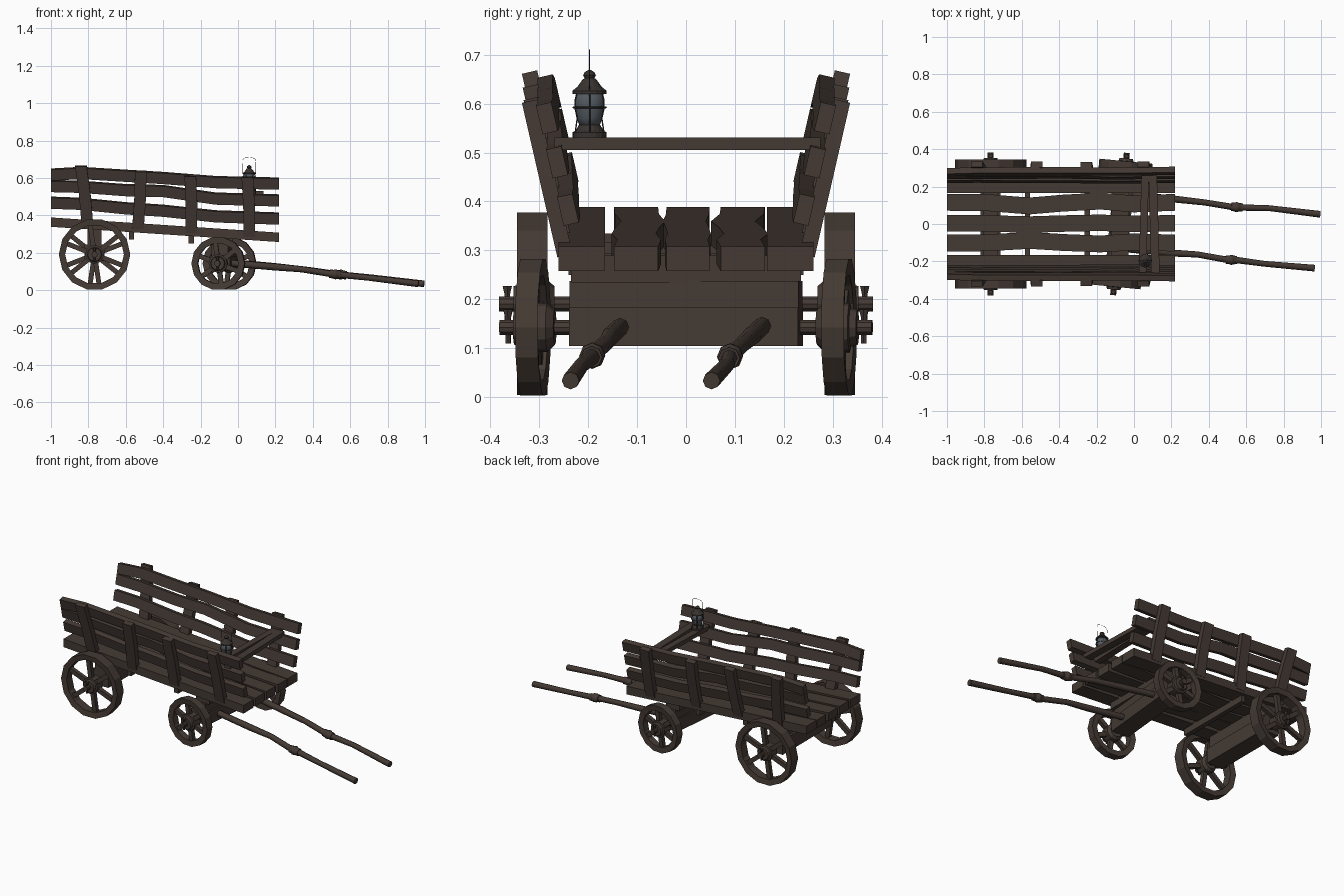
import bpy, bmesh, math
from mathutils import Vector, Matrix

if "Cube" in bpy.data.objects:
    bpy.data.objects.remove(bpy.data.objects["Cube"])


def material(name, rgb):
    m = bpy.data.materials.new(name)
    m.diffuse_color = (*rgb, 1)
    m.use_nodes = True
    m.node_tree.nodes["Principled BSDF"].inputs["Base Color"].default_value = m.diffuse_color
    return m


WOOD = material("dark wood", (0.058, 0.042, 0.034))
IRON = material("dark iron", (0.04, 0.033, 0.03))
GLASS = material("smoky glass", (0.085, 0.1, 0.115))


def finish(bm, name, mat, smooth=False):
    bmesh.ops.recalc_face_normals(bm, faces=bm.faces)
    me = bpy.data.meshes.new(name)
    bm.to_mesh(me)
    bm.free()
    me.materials.append(mat)
    for p in me.polygons:
        p.use_smooth = smooth
    ob = bpy.data.objects.new(name, me)
    bpy.context.collection.objects.link(ob)
    return ob


def sweep(bm, pts, up, side, w, t):
    """Rectangular board along points; w measured along up, t along side."""
    up, side = Vector(up), Vector(side)
    rings = []
    for p in pts:
        p = Vector(p)
        rings.append([bm.verts.new(p + up * a * w / 2 + side * b * t / 2)
                      for a, b in ((1, 1), (1, -1), (-1, -1), (-1, 1))])
    for r, q in zip(rings, rings[1:]):
        for i in range(4):
            bm.faces.new((r[i], r[(i + 1) % 4], q[(i + 1) % 4], q[i]))
    bm.faces.new(rings[0])
    bm.faces.new(rings[-1][::-1])


def lathe(bm, prof, seg, mat, closed=False):
    """Turn (radius, height) profile around local z."""
    rings = [[bm.verts.new(mat @ Vector((r * math.cos(2 * math.pi * i / seg),
                                         r * math.sin(2 * math.pi * i / seg), z)))
              for i in range(seg)] for r, z in prof]
    pairs = list(zip(rings, rings[1:]))
    if closed:
        pairs.append((rings[-1], rings[0]))
    for a, b in pairs:
        for i in range(seg):
            j = (i + 1) % seg
            bm.faces.new((a[i], a[j], b[j], b[i]))
    if not closed:
        bm.faces.new(rings[0])
        bm.faces.new(rings[-1])


def box(name, x, y, z, mat=WOOD, rot=None):
    bm = bmesh.new()
    sweep(bm, [(x[0], (y[0] + y[1]) / 2, (z[0] + z[1]) / 2),
               (x[1], (y[0] + y[1]) / 2, (z[0] + z[1]) / 2)],
          (0, 0, 1), (0, 1, 0), z[1] - z[0], y[1] - y[0])
    if rot:
        bm.transform(rot)
    return finish(bm, name, mat)


def rod(name, pts, radius, mat=WOOD, radii=None, res=2, cyclic=False):
    cu = bpy.data.curves.new(name, 'CURVE')
    cu.dimensions = '3D'
    cu.bevel_depth, cu.bevel_resolution, cu.use_fill_caps = radius, res, True
    sp = cu.splines.new('POLY')
    sp.points.add(len(pts) - 1)
    sp.use_cyclic_u = cyclic
    for i, p in enumerate(pts):
        sp.points[i].co = (*p, 1)
        sp.points[i].radius = radii[i] if radii else 1
    cu.materials.append(mat)
    ob = bpy.data.objects.new(name, cu)
    bpy.context.collection.objects.link(ob)


def bed(x):  # height of the sloping bed top
    return 0.31 - 0.0667 * (x - 0.2)


# Wavy floor boards
XS = (-1, -0.78, -0.56, -0.38, -0.18, 0, 0.22)
FLOOR = [(-0.213, 0.095, 0), (-0.102, 0.09, 0.016), (0.004, 0.088, -0.008),
         (0.116, 0.09, -0.022), (0.213, 0.095, 0)]
WAVE = (0, 0.1, 0.9, 0.2, -0.3, 0.4, 0)
for y, w, amp in FLOOR:
    bm = bmesh.new()
    sweep(bm, [(x, y + amp * k, bed(x) - 0.026) for x, k in zip(XS, WAVE)],
          (0, 1, 0), (0, 0, 1), w, 0.05)
    finish(bm, "floor_board", WOOD)

# Leaning side walls: three wavy planks and four outer posts each
LEAN = 0.23
PX = (-1, -0.84, -0.6, -0.4, -0.12, 0.22)
PLANKS = [(0.468, 0.462, 0.438, 0.425, 0.395, 0.383),
          (0.557, 0.553, 0.535, 0.53, 0.49, 0.48),
          (0.618, 0.627, 0.612, 0.6, 0.578, 0.57)]
POSTS = [(-0.84, -0.805, 0.285), (-0.52, -0.535, 0.278), (-0.255, -0.25, 0.27), (0.05, 0.06, 0.285)]
for s in (1, -1):
    up = Vector((0, s * LEAN, 1)).normalized()
    side = Vector((0, s, -LEAN)).normalized()
    for zs in PLANKS:
        bm = bmesh.new()
        sweep(bm, [(x, s * (0.224 + LEAN * (z - bed(x))), z) for x, z in zip(PX, zs)],
              up, side, 0.06, 0.032)
        finish(bm, "side_plank", WOOD)
    for xt, xb, h in POSTS:
        bm = bmesh.new()
        sweep(bm, [(x, s * (0.254 + LEAN * k), bed(x) + k)
                   for x, k in ((xb, -0.03), (0.5 * (xt + xb) + 0.004, 0.13), (xt, h))],
              (1, 0, 0), side, 0.062, 0.032)
        finish(bm, "side_post", WOOD)

# Two seat slats between the front posts
for x0, x1, w in ((0.045, 0.06, 0.04), (0.115, 0.1, 0.045)):
    bm = bmesh.new()
    sweep(bm, [(x0, -0.27, 0.518), (x1, 0.275, 0.518)], (1, 0, 0), (0, 0, 1), w, 0.025)
    finish(bm, "seat_slat", WOOD)

# Cross beams under the floor
for x in (-0.57, -0.25):
    box("cross_beam", (x - 0.014, x + 0.014), (-0.24, 0.24), (bed(x) - 0.09, bed(x) - 0.045))


# Wheels: faceted rim, six spokes, turned hub, axle and pegs
def wheel_set(name, x, R, width, yaw):
    frame = Matrix.Translation((x, 0, R)) @ Matrix.Rotation(yaw, 4, 'Z')
    for s in (1, -1):
        m = frame @ Matrix.Translation((0, s * 0.314, 0)) @ Matrix.Rotation(-s * math.pi / 2, 4, 'X')
        h, r = width / 2, R - 0.034
        bm = bmesh.new()
        lathe(bm, [(R, -h), (R, h), (r, h * 0.85), (r, -h * 0.85)], 14, m, closed=True)
        finish(bm, name + "_rim", WOOD)
        bm = bmesh.new()
        for i in range(6):
            a = math.pi / 2 + i * math.pi / 3 + 0.15
            d = Vector((math.cos(a), math.sin(a), 0))
            n = Vector((-d.y, d.x, 0))
            sweep(bm, [m @ (d * 0.02), m @ (d * (r + 0.01))],
                  m.to_3x3() @ n, m.to_3x3() @ Vector((0, 0, 1)), 0.026, 0.024)
        finish(bm, name + "_spokes", WOOD)
        bm = bmesh.new()
        lathe(bm, [(0.036, -0.045), (0.05, -0.03), (0.05, 0.022), (0.04, 0.024),
                   (0.036, 0.038)], 12, m)
        finish(bm, name + "_hub", WOOD)
        # Linch peg through the axle end
        bm = bmesh.new()
        pm = frame @ Matrix.Translation((0, s * 0.365, 0))
        lathe(bm, [(0.006, -0.033), (0.006, 0.018), (0.011, 0.036)], 6, pm)
        finish(bm, name + "_peg", WOOD)
    bm = bmesh.new()
    lathe(bm, [(0.016, -0.382), (0.016, 0.382)], 10, frame @ Matrix.Rotation(math.pi / 2, 4, 'X'))
    finish(bm, name + "_axle", WOOD)
    return frame


wheel_set("rear_wheel", -0.767, 0.191, 0.062, 0)
front = wheel_set("front_wheel", -0.075, 0.143, 0.046, math.radians(-5.5))

# Axle blocks and bolsters
box("rear_axle_block", (-0.82, -0.714), (-0.235, 0.235), (0.155, 0.245))
box("rear_bolster", (-0.805, -0.729), (-0.235, 0.235), (0.24, 0.335))
box("front_axle_block", (-0.055, 0.055), (-0.235, 0.235), (-0.038, 0.04), rot=front)
box("front_turning_block", (-0.045, 0.045), (-0.235, 0.235), (0.035, 0.095), rot=front)
box("front_bolster", (-0.12, -0.03), (-0.235, 0.235), (0.235, 0.29))

# Crooked pulling shafts with binding rings
SHAFTS = [[(-0.05, 0.16, 0.15), (0.2, 0.135, 0.126), (0.38, 0.115, 0.108), (0.52, 0.092, 0.087),
           (0.58, 0.088, 0.08), (0.72, 0.085, 0.068), (0.995, 0.052, 0.034)],
          [(-0.05, -0.133, 0.145), (0.2, -0.155, 0.124), (0.34, -0.163, 0.112), (0.49, -0.19, 0.088),
           (0.55, -0.193, 0.082), (0.7, -0.213, 0.066), (0.965, -0.236, 0.034)]]
for pts in SHAFTS:
    rod("pull_shaft", pts, 0.017, radii=(1.05, 1.1, 0.95, 1, 1, 0.9, 1.05))
    a, b = Vector(pts[3]), Vector(pts[4])
    rod("shaft_ring", [a, a.lerp(b, 0.35), a.lerp(b, 0.4), a.lerp(b, 0.6), a.lerp(b, 0.65), b],
        0.026, radii=(0.85, 0.9, 1.02, 1.02, 0.9, 0.85))

# Lantern on the seat
LX, LY = 0.06, -0.197
lm = Matrix.Translation((LX, LY, 0))
bm = bmesh.new()
lathe(bm, [(0.035, 0.53), (0.035, 0.541), (0.028, 0.545), (0.022, 0.556)], 16, lm)
finish(bm, "lantern_base", IRON)
BULB = [(0.02, 0.553), (0.026, 0.57), (0.031, 0.59), (0.031, 0.606), (0.027, 0.622)]
bm = bmesh.new()
lathe(bm, BULB, 16, lm)
finish(bm, "lantern_glass", GLASS, True)
bm = bmesh.new()
lathe(bm, [(0.035, 0.62), (0.035, 0.626), (0.025, 0.634), (0.015, 0.648), (0.01, 0.652),
           (0.013, 0.658), (0.01, 0.664), (0.002, 0.669)], 16, lm)
finish(bm, "lantern_cap", IRON)
for i in range(6):
    a = i * math.pi / 3
    rod("lantern_guard", [(LX + (r + 0.003) * math.cos(a), LY + (r + 0.003) * math.sin(a), z)
                          for r, z in [(0.031, 0.54)] + BULB[1:]], 0.0016, IRON, res=0)
rod("lantern_guard_ring", [(LX + 0.034 * math.cos(k * math.pi / 8), LY + 0.034 * math.sin(k * math.pi / 8), 0.592)
                           for k in range(16)], 0.0016, IRON, res=0, cyclic=True)
rod("lantern_handle", [(LX + x, LY, z) for x, z in ((-0.034, 0.622), (-0.036, 0.695), (-0.025, 0.707),
                                                    (0.005, 0.71), (0.03, 0.704), (0.036, 0.69),
                                                    (0.034, 0.622))], 0.001, IRON, res=0)
